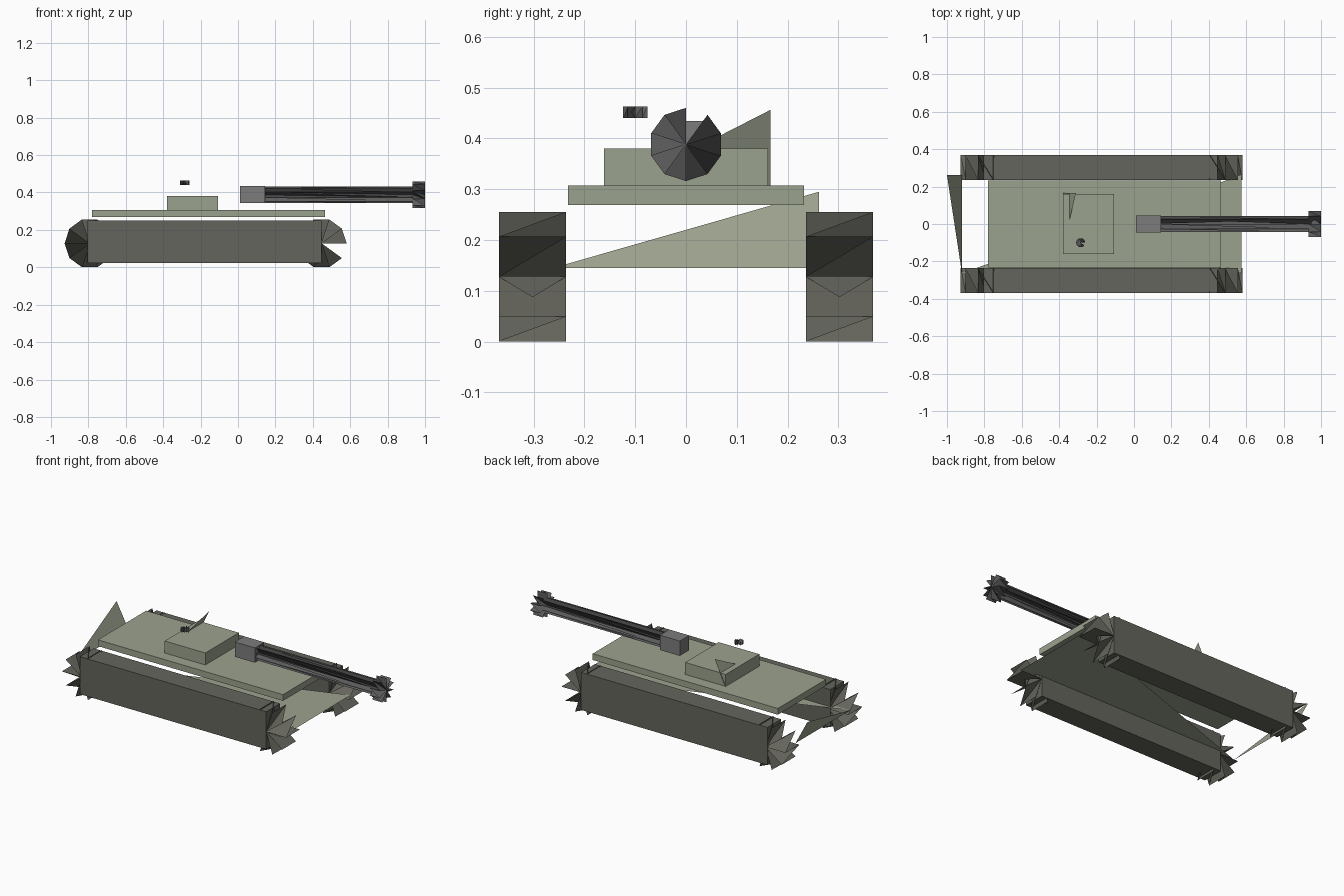
import bpy, bmesh
from math import sin, cos, pi
from mathutils import Vector

if "Cube" in bpy.data.objects:
    bpy.data.objects.remove(bpy.data.objects["Cube"])


def material(name, rgb):
    m = bpy.data.materials.new(name)
    m.diffuse_color = (*rgb, 1)
    m.use_nodes = True
    m.node_tree.nodes["Principled BSDF"].inputs["Base Color"].default_value = m.diffuse_color
    return m


GREEN = material("olive", (0.33, 0.36, 0.27))
TRACK = material("track", (0.13, 0.13, 0.11))
GUN = material("gunmetal", (0.11, 0.11, 0.11))
STEEL = material("steel", (0.2, 0.2, 0.2))


def finish(name, bm, mat):
    me = bpy.data.meshes.new(name)
    bm.to_mesh(me)
    bm.free()
    me.materials.append(mat)
    ob = bpy.data.objects.new(name, me)
    bpy.context.collection.objects.link(ob)
    return ob


def box(name, lo, hi, mat):
    bm = bmesh.new()
    bmesh.ops.create_cube(bm, size=1)
    lo, hi = Vector(lo), Vector(hi)
    for v in bm.verts:
        v.co = (lo + hi) / 2 + Vector(a * b for a, b in zip(v.co, hi - lo))
    return finish(name, bm, mat)


def plate(name, points, mat):
    bm = bmesh.new()
    bm.faces.new([bm.verts.new(p) for p in points])
    return finish(name, bm, mat)


def toothed_drum(name, start, end, radius, u, w, mat, sides=10):
    """Paddled drum: fans from both hubs over a zigzag rim, one wedge open."""
    start, end, u, w = map(Vector, (start, end, u, w))
    bm = bmesh.new()
    hubs = [bm.verts.new(start), bm.verts.new(end)]
    rim = []
    for i in range(sides):
        t = 2 * pi * i / sides
        r = (u * cos(t) + w * sin(t)) * radius
        rim += [bm.verts.new(end + r), bm.verts.new(start + r)]
    for hub in hubs:
        for a, b in zip(rim, rim[1:]):
            bm.faces.new((hub, a, b))
    return finish(name, bm, mat)


X, Y, Z = (1, 0, 0), (0, 1, 0), (0, 0, 1)

# Tracks with toothed end wheels
for side, y0, y1 in (("near", -0.368, -0.236), ("far", 0.236, 0.368)):
    box(side + "_track", (-0.805, y0, 0.022), (0.447, y1, 0.25), TRACK)
    for end, x in (("rear", -0.793), ("front", 0.447)):
        toothed_drum(f"{side}_{end}_wheel", (x, y0, 0.128), (x, y1, 0.128),
                     0.134, X, Z, TRACK)

# Hull: floor plate, rear plate, deck
plate("hull_floor", [(0.575, -0.262, 0.145), (0.575, 0.262, 0.145),
                     (-0.92, -0.262, 0.145)], GREEN)
plate("rear_plate", [(-0.92, -0.262, 0.145), (-0.92, 0.262, 0.145),
                     (-1.0, 0.262, 0.295)], GREEN)
box("deck", (-0.78, -0.232, 0.269), (0.465, 0.232, 0.307), GREEN)

# Turret, its slanted plate and the hatch
box("turret", (-0.38, -0.161, 0.307), (-0.107, 0.161, 0.38), GREEN)
plate("turret_plate", [(-0.38, -0.125, 0.307), (-0.38, 0.166, 0.307),
                       (-0.31, 0.166, 0.456)], GREEN)
toothed_drum("hatch", (-0.285, -0.1, 0.44), (-0.285, -0.1, 0.463),
             0.025, X, Y, GUN)

# Gun: mount, barrel, muzzle
box("gun_mount", (0.01, -0.045, 0.344), (0.145, 0.045, 0.434), STEEL)
toothed_drum("barrel", (0.07, 0, 0.388), (0.95, 0, 0.388), 0.045,
             Z, (0, -1, 0), GUN)
toothed_drum("muzzle", (0.932, 0, 0.388), (1.0, 0, 0.388), 0.072,
             Z, (0, -1, 0), GUN)
